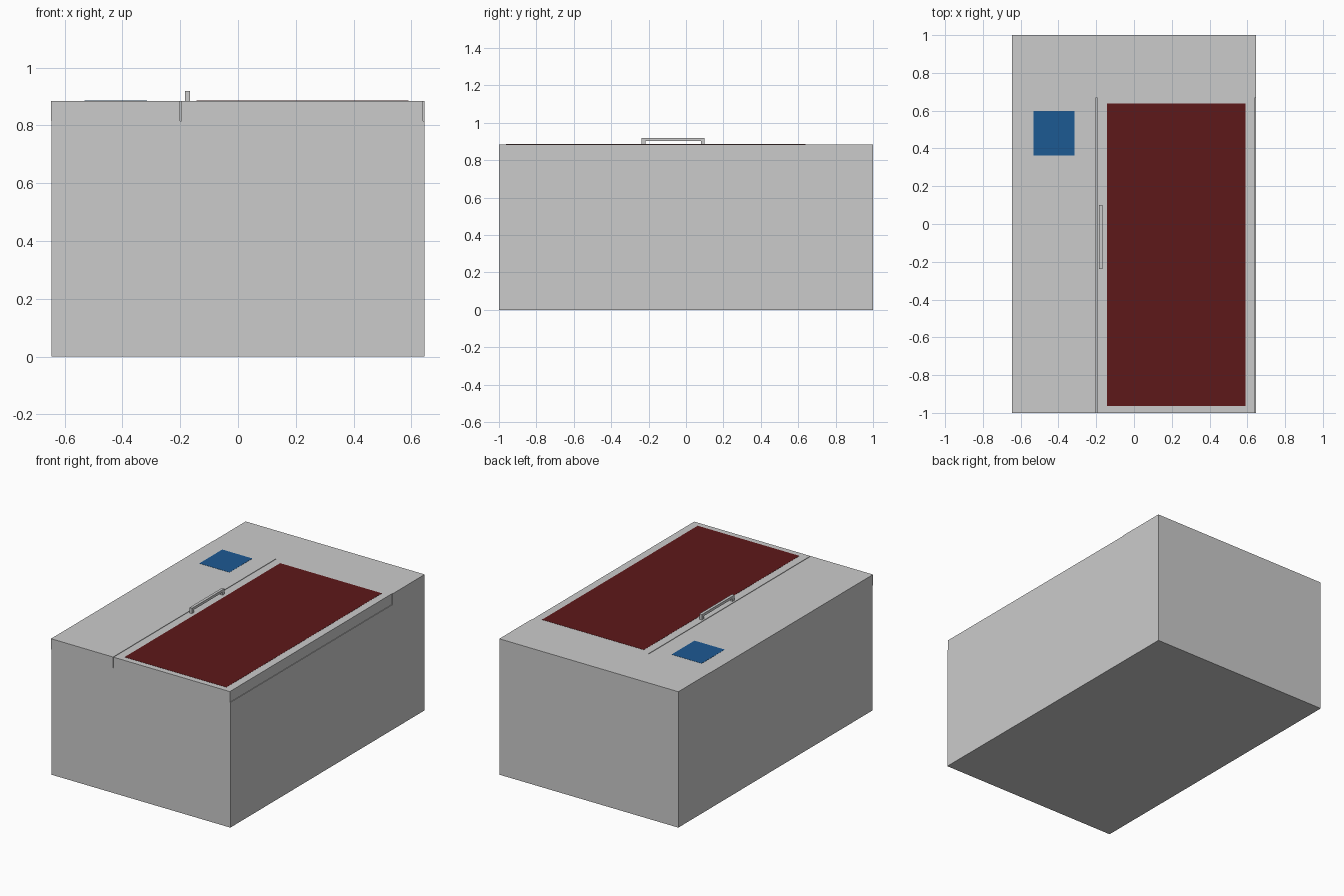
import bpy

if "Cube" in bpy.data.objects:
    bpy.data.objects.remove(bpy.data.objects["Cube"])


def make_mesh(name, verts, faces, mat=None):
    me = bpy.data.meshes.new(name)
    me.from_pydata(verts, [], faces)
    me.update()
    ob = bpy.data.objects.new(name, me)
    bpy.context.collection.objects.link(ob)
    if mat:
        me.materials.append(mat)
    return ob


def prism(name, profile, x0, x1, mat=None):
    """Extrude a (y, z) profile, counter-clockwise seen from +x, along x."""
    n = len(profile)
    verts = [(x, y, z) for x in (x0, x1) for y, z in profile]
    faces = [tuple(reversed(range(n))), tuple(range(n, 2 * n))]
    faces += [(i, (i + 1) % n, n + (i + 1) % n, n + i) for i in range(n)]
    return make_mesh(name, verts, faces, mat)


def box(name, x, y, z, mat=None):
    return prism(name, [(y[0], z[0]), (y[1], z[0]), (y[1], z[1]), (y[0], z[1])], x[0], x[1], mat)


def colour(name, rgb):
    m = bpy.data.materials.new(name)
    m.diffuse_color = (*rgb, 1)
    m.use_nodes = True
    m.node_tree.nodes["Principled BSDF"].inputs["Base Color"].default_value = m.diffuse_color
    return m


red = colour("dark_red", (0.11, 0.009, 0.010))
blue = colour("blue", (0.012, 0.10, 0.29))

H, STEP, SPLIT = 0.885, 0.815, 0.67

# casing: lower block with a raised strip along the back
prism("casing", [(-1, 0), (1, 0), (1, H), (SPLIT, H), (SPLIT, STEP), (-1, STEP)], -0.645, 0.645)

# control panel and door sit in the recess with a fine gap between them
box("control_panel", (-0.647, -0.2), (-1, SPLIT), (STEP, H))
box("door", (-0.196, 0.641), (-1, SPLIT), (STEP, H))

# coloured window and display lie on the face
box("door_window", (-0.143, 0.59), (-0.963, 0.638), (H - 0.01, H + 0.001), red)
box("display", (-0.532, -0.315), (0.362, 0.598), (H - 0.01, H + 0.001), blue)

# bracket-shaped door handle
prism("door_handle", [(-0.237, H), (-0.217, H), (-0.217, 0.903), (0.08, 0.903),
                      (0.08, H), (0.1, H), (0.1, 0.92), (-0.237, 0.92)], -0.184, -0.166)
